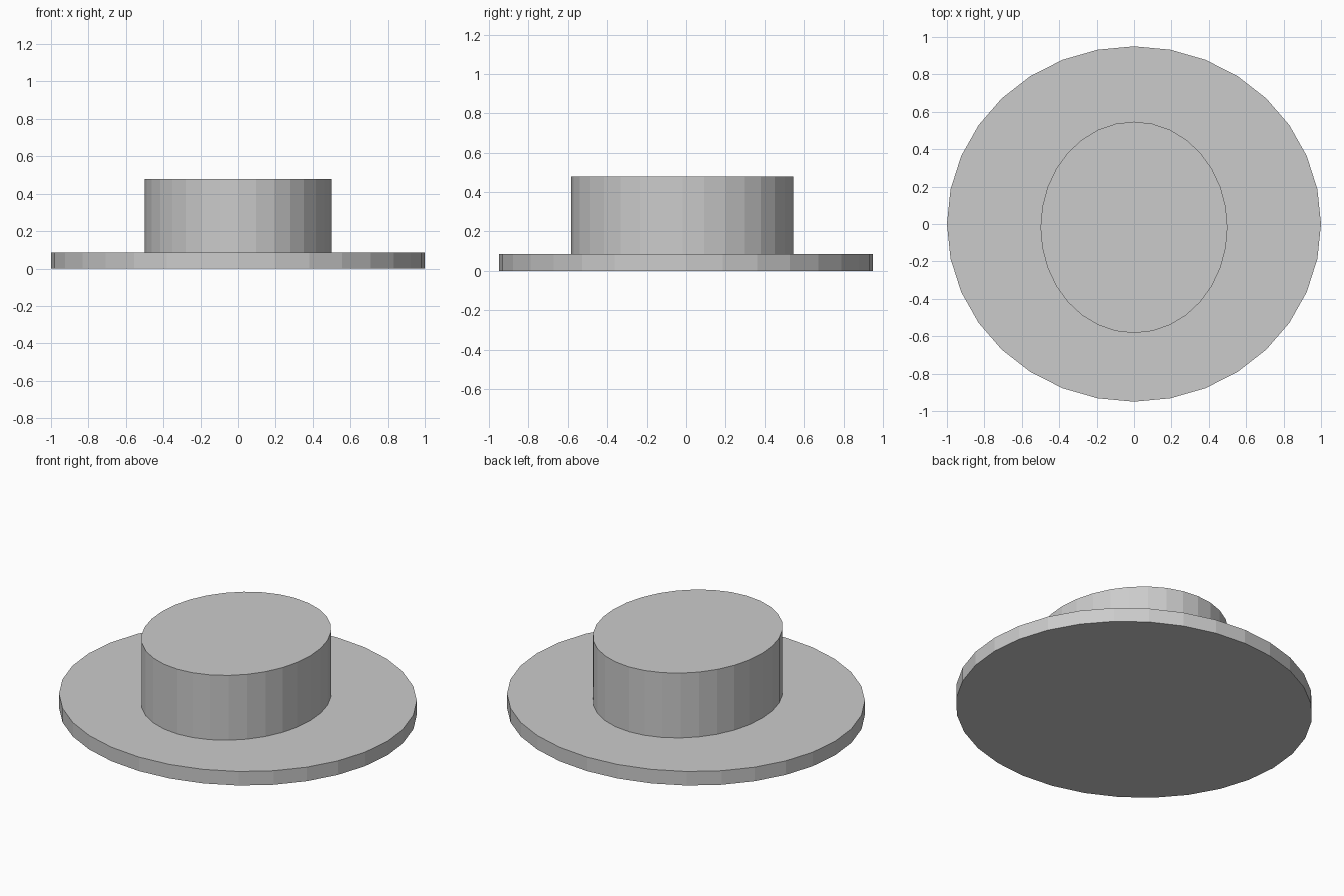
import bpy

if "Cube" in bpy.data.objects:
    bpy.data.objects.remove(bpy.data.objects["Cube"])


def oval_disc(name, rx, ry, y, z0, z1):
    """Flat-sided 32-gon oval drum between two heights."""
    bpy.ops.mesh.primitive_cylinder_add(vertices=32, radius=1, depth=1)
    obj = bpy.context.object
    obj.name = name
    obj.data.name = name
    for v in obj.data.vertices:
        v.co.x *= rx
        v.co.y = v.co.y * ry + y
        v.co.z = z1 if v.co.z > 0 else z0
    return obj


# Wide flat brim
oval_disc("hat_brim", 1.0, 0.95, 0.0, 0.0, 0.085)

# Upright crown, set slightly towards the front
oval_disc("hat_crown", 0.5, 0.565, -0.018, 0.08, 0.478)
